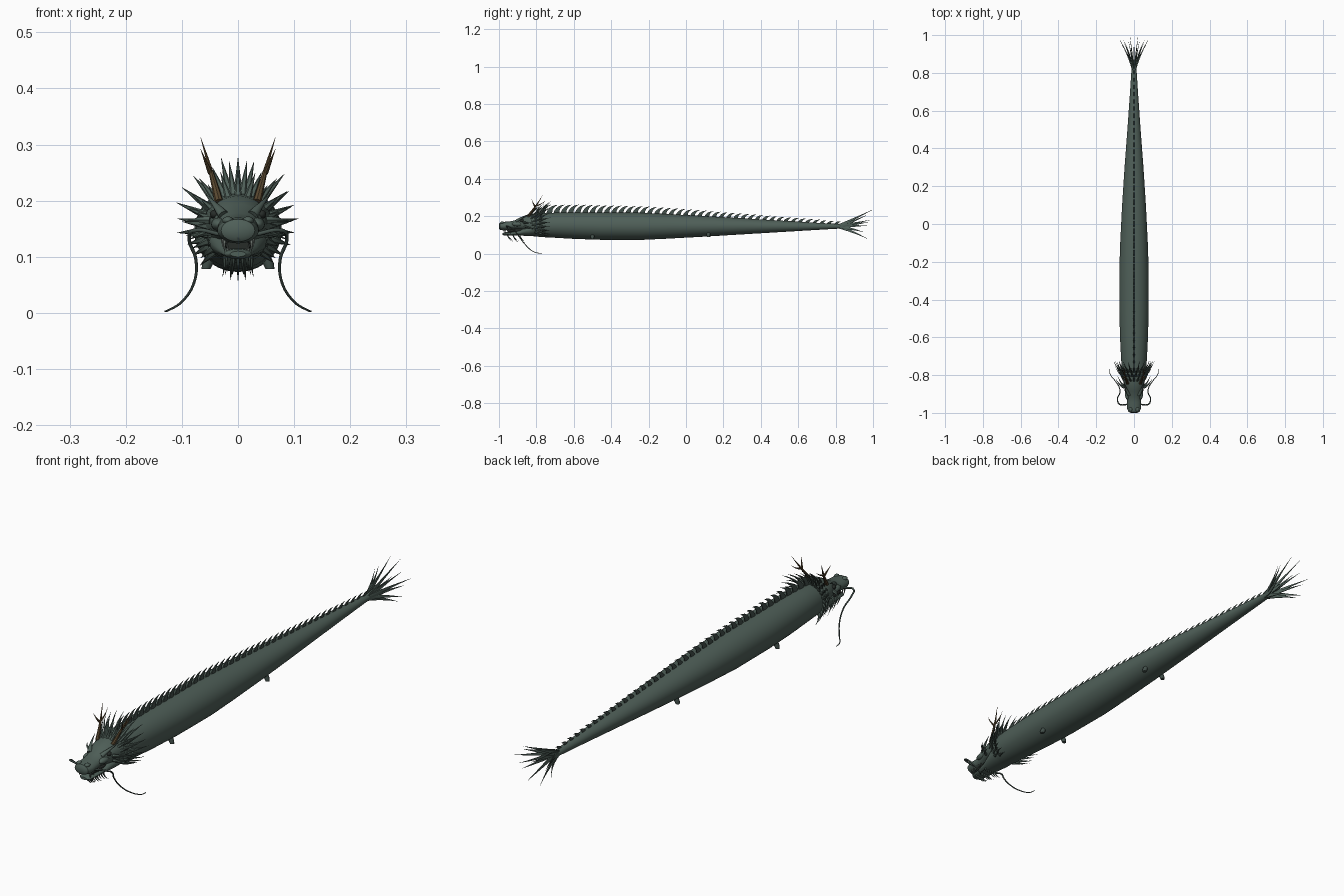
import bpy, bmesh, math, random
from mathutils import Vector as V

random.seed(4)


def mat(name, col):
    m = bpy.data.materials.new(name)
    m.diffuse_color = (*col, 1)
    return m


GREEN = mat("scale green", (0.078, 0.115, 0.098))
DARK = mat("fin green", (0.055, 0.08, 0.07))
BROWN = mat("horn brown", (0.10, 0.065, 0.03))
BLACK = mat("mouth dark", (0.02, 0.025, 0.022))
BONE = mat("tooth grey", (0.16, 0.19, 0.17))


def finish(name, bm, material, angle=40):
    bmesh.ops.recalc_face_normals(bm, faces=bm.faces[:])
    me = bpy.data.meshes.new(name)
    bm.to_mesh(me)
    bm.free()
    me.materials.append(material)
    ob = bpy.data.objects.new(name, me)
    bpy.context.collection.objects.link(ob)
    bpy.ops.object.select_all(action='DESELECT')
    ob.select_set(True)
    bpy.context.view_layer.objects.active = ob
    bpy.ops.object.shade_smooth_by_angle(angle=math.radians(angle))
    return ob


def skin(bm, rings):
    """Bridge rings of points and cap both ends."""
    vs = [[bm.verts.new(p) for p in r] for r in rings]
    n = len(vs[0])
    for a, b in zip(vs, vs[1:]):
        for i in range(n):
            j = (i + 1) % n
            bm.faces.new((a[i], a[j], b[j], b[i]))
    bm.faces.new(vs[0])
    bm.faces.new(vs[-1])


def loft(name, profile, material, seg=32):
    """Ellipse sections (y, centre z, half width, half height) along y."""
    bm = bmesh.new()
    skin(bm, [[(rx * math.cos(2 * math.pi * i / seg), y, zc + rz * math.sin(2 * math.pi * i / seg))
               for i in range(seg)] for y, zc, rx, rz in profile])
    return finish(name, bm, material)


def spike(bm, base, ctrl, tip, w, h, side=(1, 0, 0), seg=6, steps=5):
    """Tapered thorn on a quadratic curve."""
    base, ctrl, tip = V(base), V(ctrl), V(tip)
    rings = []
    for k in range(steps + 1):
        t = k / steps
        p = base * (1 - t) ** 2 + ctrl * 2 * t * (1 - t) + tip * t * t
        d = ((ctrl - base) * (1 - t) + (tip - ctrl) * t).normalized()
        s = V(side) - d * d.dot(V(side))
        s.normalize()
        u = d.cross(s)
        f = max(1 - t, 0.03)
        rings.append([p + (s * w * math.cos(a) + u * h * math.sin(a)) * f
                      for a in (2 * math.pi * i / seg for i in range(seg))])
    skin(bm, rings)


def ball(bm, centre, size):
    ret = bmesh.ops.create_uvsphere(bm, u_segments=16, v_segments=10, radius=1)
    for v in ret["verts"]:
        v.co = V([v.co[i] * size[i] + centre[i] for i in range(3)])


def mix(a, b, t):
    return a + (b - a) * t


# Long tapering body
BODY = [(-0.83, 0.150, 0.056, 0.054), (-0.78, 0.152, 0.064, 0.063), (-0.70, 0.152, 0.069, 0.067),
        (-0.60, 0.150, 0.074, 0.071), (-0.45, 0.147, 0.078, 0.073), (-0.25, 0.146, 0.078, 0.073),
        (-0.10, 0.146, 0.073, 0.066), (0.10, 0.146, 0.063, 0.055), (0.30, 0.146, 0.050, 0.043),
        (0.50, 0.146, 0.035, 0.031), (0.70, 0.146, 0.021, 0.019), (0.84, 0.146, 0.012, 0.011)]
loft("body", BODY, GREEN, 40)


def top(y):
    for a, b in zip(BODY, BODY[1:]):
        if y <= b[0]:
            t = (y - a[0]) / (b[0] - a[0])
            return mix(a[1] + a[3], b[1] + b[3], t)
    return BODY[-1][1] + BODY[-1][3]


# Row of back-swept dorsal fins
bm = bmesh.new()
N = 42
for i in range(N):
    t = i / (N - 1)
    y, z = mix(-0.77, 0.80, t), top(mix(-0.77, 0.80, t))
    h = mix(0.044, 0.013, t)
    spike(bm, (0, y, z - 0.008), (0, y + 0.004, z + 0.75 * h), (0, y + mix(0.045, 0.03, t), z + h),
          mix(0.005, 0.003, t), mix(0.02, 0.013, t))
finish("dorsal_fins", bm, DARK)

# Head: skull with snout, lower jaw, dark mouth
loft("skull", [(-1.0, 0.146, 0.018, 0.012), (-0.994, 0.147, 0.030, 0.020), (-0.975, 0.147, 0.037, 0.023),
               (-0.945, 0.149, 0.037, 0.023), (-0.915, 0.154, 0.035, 0.024), (-0.885, 0.160, 0.044, 0.034),
               (-0.85, 0.163, 0.054, 0.045), (-0.81, 0.158, 0.061, 0.055), (-0.77, 0.152, 0.062, 0.060)], GREEN)
loft("lower_jaw", [(-0.98, 0.105, 0.014, 0.005), (-0.97, 0.105, 0.024, 0.009), (-0.93, 0.107, 0.029, 0.010),
                   (-0.89, 0.112, 0.036, 0.015), (-0.84, 0.124, 0.050, 0.030), (-0.79, 0.140, 0.056, 0.048)],
     GREEN, 24)
loft("mouth", [(-0.955, 0.120, 0.022, 0.010), (-0.90, 0.124, 0.027, 0.014), (-0.84, 0.13, 0.03, 0.02)], BLACK, 16)

# Fangs and small teeth
bm = bmesh.new()
for s in (-1, 1):
    spike(bm, (s * 0.024, -0.972, 0.130), (s * 0.025, -0.974, 0.118), (s * 0.023, -0.97, 0.106), 0.004, 0.004)
    spike(bm, (s * 0.018, -0.965, 0.110), (s * 0.018, -0.968, 0.118), (s * 0.019, -0.966, 0.126), 0.003, 0.003)
    for k in range(4):
        y = -0.955 + 0.014 * k
        spike(bm, (s * 0.028, y, 0.132), (s * 0.028, y, 0.125), (s * 0.027, y, 0.117), 0.003, 0.003)
finish("teeth", bm, BONE)

# Nostrils, eyes and eye ridges
bm = bmesh.new()
for s in (-1, 1):
    ball(bm, (s * 0.018, -0.982, 0.165), (0.010, 0.012, 0.007))
    ball(bm, (s * 0.034, -0.90, 0.158), (0.014, 0.03, 0.012))
finish("nostrils_and_cheeks", bm, GREEN)
bm = bmesh.new()
for s in (-1, 1):
    ball(bm, (s * 0.042, -0.878, 0.176), (0.008, 0.011, 0.008))
finish("eyes", bm, BLACK)
bm = bmesh.new()
for s in (-1, 1):
    spike(bm, (s * 0.026, -0.905, 0.174), (s * 0.042, -0.88, 0.195), (s * 0.058, -0.825, 0.212), 0.010, 0.009, seg=10)
    spike(bm, (s * 0.050, -0.865, 0.165), (s * 0.075, -0.86, 0.168), (s * 0.096, -0.82, 0.162), 0.008, 0.008, (0, 1, 0))
    spike(bm, (s * 0.046, -0.86, 0.145), (s * 0.070, -0.85, 0.140), (s * 0.088, -0.80, 0.130), 0.007, 0.007, (0, 1, 0))
finish("brow_and_ear_spikes", bm, GREEN)

# Mane: layered collars of thorns, longest on top
bm = bmesh.new()
for y0, y1, r0, r1, n, a_max in ((-0.835, -0.785, 0.046, 0.078, 15, 120), (-0.81, -0.755, 0.052, 0.094, 18, 128),
                                 (-0.785, -0.725, 0.056, 0.106, 21, 134)):
    for i in range(n):
        a = math.radians(mix(-a_max, a_max, i / (n - 1)))
        d = V((math.sin(a), 0, math.cos(a)))
        tangent = (math.cos(a), 0, -math.sin(a))
        r = r1 + 0.024 * math.cos(a) + random.uniform(-0.008, 0.006)
        c = V((0, 0, 0.15))
        spike(bm, c + d * r0 + V((0, y0, 0)), c + d * mix(r0, r, 0.6) + V((0, y0 + 0.012, 0)),
              c + d * r + V((0, y1, 0)), 0.0085, 0.006, tangent)
finish("mane", bm, GREEN)

# Branching horns
bm = bmesh.new()
for s in (-1, 1):
    spike(bm, (s * 0.034, -0.845, 0.198), (s * 0.048, -0.80, 0.255), (s * 0.067, -0.765, 0.314), 0.008, 0.008, seg=8)
    spike(bm, (s * 0.049, -0.805, 0.25), (s * 0.058, -0.82, 0.27), (s * 0.067, -0.825, 0.293), 0.005, 0.005, seg=8)
    spike(bm, (s * 0.050, -0.80, 0.255), (s * 0.050, -0.77, 0.265), (s * 0.057, -0.745, 0.288), 0.004, 0.004, seg=8)
finish("horns", bm, BROWN)

# Chin beard
bm = bmesh.new()
for row, (y, z) in enumerate(((-0.955, 0.100), (-0.925, 0.100), (-0.89, 0.102))):
    for i in range(5):
        x = (i - 2) * (0.008 + 0.002 * row)
        drop = 0.036 + 0.006 * row - abs(i - 2) * 0.005
        spike(bm, (x, y, z), (x, y + 0.006, z - drop * 0.6), (x * 1.15, y + 0.03, z - drop), 0.004, 0.004)
finish("beard", bm, GREEN)

# Two long trailing whiskers
for s, side in ((-1, "left"), (1, "right")):
    cu = bpy.data.curves.new("whisker_" + side, 'CURVE')
    cu.dimensions = '3D'
    cu.bevel_depth = 0.003
    cu.bevel_resolution = 2
    pts = [(0.03, -0.955, 0.14), (0.078, -0.953, 0.147), (0.087, -0.925, 0.132), (0.075, -0.895, 0.095),
           (0.078, -0.865, 0.055), (0.100, -0.83, 0.02), (0.126, -0.795, 0.004), (0.130, -0.77, 0.003)]
    sp = cu.splines.new('BEZIER')
    sp.bezier_points.add(len(pts) - 1)
    for k, (b, p) in enumerate(zip(sp.bezier_points, pts)):
        b.co = (s * p[0], p[1], p[2])
        b.handle_left_type = b.handle_right_type = 'AUTO'
        b.radius = mix(1.3, 0.5, k / (len(pts) - 1))
    sp.resolution_u = 6
    cu.materials.append(DARK)
    bpy.context.collection.objects.link(bpy.data.objects.new("whisker_" + side, cu))

# Small leg stubs under the body
bm = bmesh.new()
for s in (-1, 1):
    for y, x, z in ((-0.50, 0.050, 0.094), (0.12, 0.040, 0.106)):
        skin(bm, [[(s * (x + o) + r * math.cos(a), y + r * math.sin(a), z - dz)
                   for a in (math.pi * i / 5 for i in range(10))]
                  for o, dz, r in ((-0.006, -0.015, 0.011), (0.004, 0.006, 0.010), (0.007, 0.016, 0.008))])
finish("leg_stubs", bm, DARK)

# Tail fan of flattened blades
bm = bmesh.new()
for x, y, z in ((0.022, 1.0, 0.236), (0.050, 0.965, 0.205), (0.080, 0.985, 0.180),
                (0.058, 0.975, 0.150), (0.066, 0.95, 0.115), (0.030, 0.97, 0.080)):
    for s in (-1, 1):
        spike(bm, (s * 0.004, 0.815, 0.146), (s * x * 0.35, 0.89, mix(0.146, z, 0.4)), (s * x, y, z),
              0.006, 0.012, (1, 0, 0))
spike(bm, (0, 0.82, 0.148), (0, 0.9, 0.155), (0, 0.98, 0.17), 0.005, 0.012)
finish("tail_fan", bm, GREEN)
